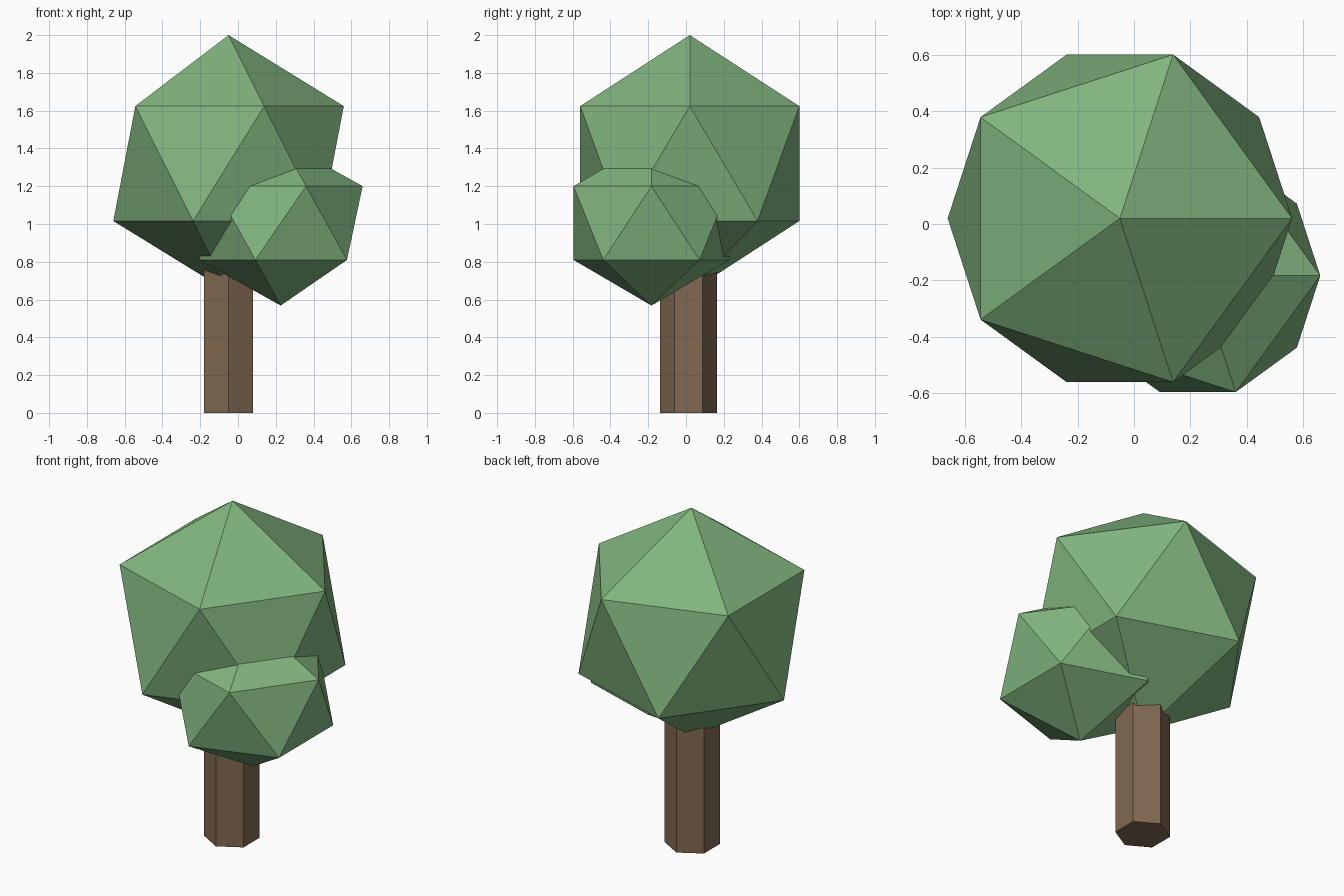
import bpy

if "Cube" in bpy.data.objects:
    bpy.data.objects.remove(bpy.data.objects["Cube"])


def material(name, color):
    mat = bpy.data.materials.new(name)
    mat.diffuse_color = (*color, 1)
    mat.use_nodes = True
    mat.node_tree.nodes["Principled BSDF"].inputs["Base Color"].default_value = mat.diffuse_color
    return mat


def foliage(name, location, radius, height_scale):
    bpy.ops.mesh.primitive_ico_sphere_add(subdivisions=1, radius=radius, location=location)
    obj = bpy.context.object
    obj.name = name
    obj.scale.z = height_scale
    obj.data.materials.append(leaf)
    return obj


leaf = material("leaf_green", (0.22, 0.46, 0.21))
bark = material("bark_brown", (0.22, 0.14, 0.08))

# Hexagonal trunk, its top buried in the crown
TRUNK_TOP = 0.8
bpy.ops.mesh.primitive_cylinder_add(vertices=6, radius=0.15, depth=TRUNK_TOP,
                                    location=(-0.05, 0.013, TRUNK_TOP / 2))
trunk = bpy.context.object
trunk.name = "trunk"
trunk.data.materials.append(bark)

# Main crown and the smaller, slightly flattened clump at front right
foliage("main_crown", (-0.05, 0.02, 1.32), 0.682, 0.997)
foliage("side_clump", (0.226, -0.183, 1.005), 0.485, 0.9)
